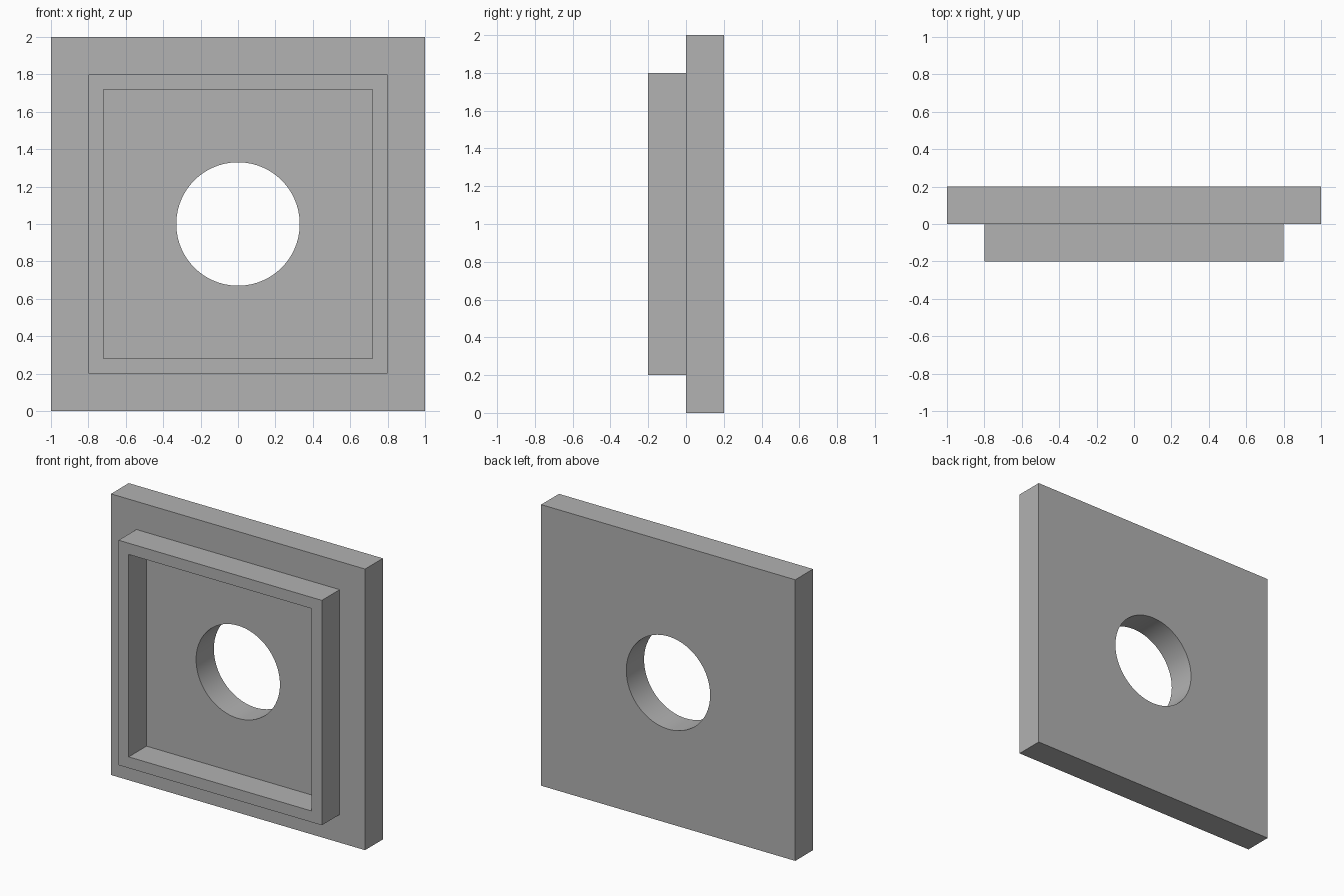
import bpy
import math

cube = bpy.data.objects.get("Cube")
if cube:
    bpy.data.objects.remove(cube, do_unlink=True)

# Single grey material
grey = bpy.data.materials.new("plain_grey")
grey.use_nodes = True
colour = (0.445, 0.445, 0.445, 1)
grey.diffuse_color = colour
grey.node_tree.nodes["Principled BSDF"].inputs["Base Color"].default_value = colour

CENTRE_Z = 1.0
THICK = 0.2


def slab(name, side, y, depth):
    """Upright square block, centred on the model's axis."""
    bpy.ops.mesh.primitive_cube_add(size=1, location=(0, y, CENTRE_Z))
    obj = bpy.context.object
    obj.name = name
    obj.scale = (side, depth, side)
    bpy.ops.object.transform_apply(location=False, rotation=False, scale=True)
    obj.data.materials.append(grey)
    return obj


def cut(target, cutter):
    """Subtract the cutter, then discard it."""
    cutter.hide_render = True
    mod = target.modifiers.new("opening", "BOOLEAN")
    mod.operation = "DIFFERENCE"
    mod.solver = "EXACT"
    mod.object = cutter
    bpy.context.view_layer.objects.active = target
    bpy.ops.object.modifier_apply(modifier=mod.name)
    bpy.data.objects.remove(cutter, do_unlink=True)


def shade(obj):
    bpy.ops.object.select_all(action="DESELECT")
    obj.select_set(True)
    bpy.context.view_layer.objects.active = obj
    bpy.ops.object.shade_smooth_by_angle(angle=math.radians(30))


# Back plate with a round through hole
plate = slab("back_plate", 2.0, THICK / 2, THICK)
bpy.ops.mesh.primitive_cylinder_add(
    vertices=96, radius=0.33, depth=1,
    location=(0, THICK / 2, CENTRE_Z), rotation=(math.pi / 2, 0, 0))
hole = bpy.context.object
hole.data.materials.append(grey)
cut(plate, hole)
shade(plate)

# Raised square rim on the front
rim = slab("front_rim", 1.6, -THICK / 2, THICK)
cut(rim, slab("rim_cutter", 1.44, -THICK / 2, 1))
